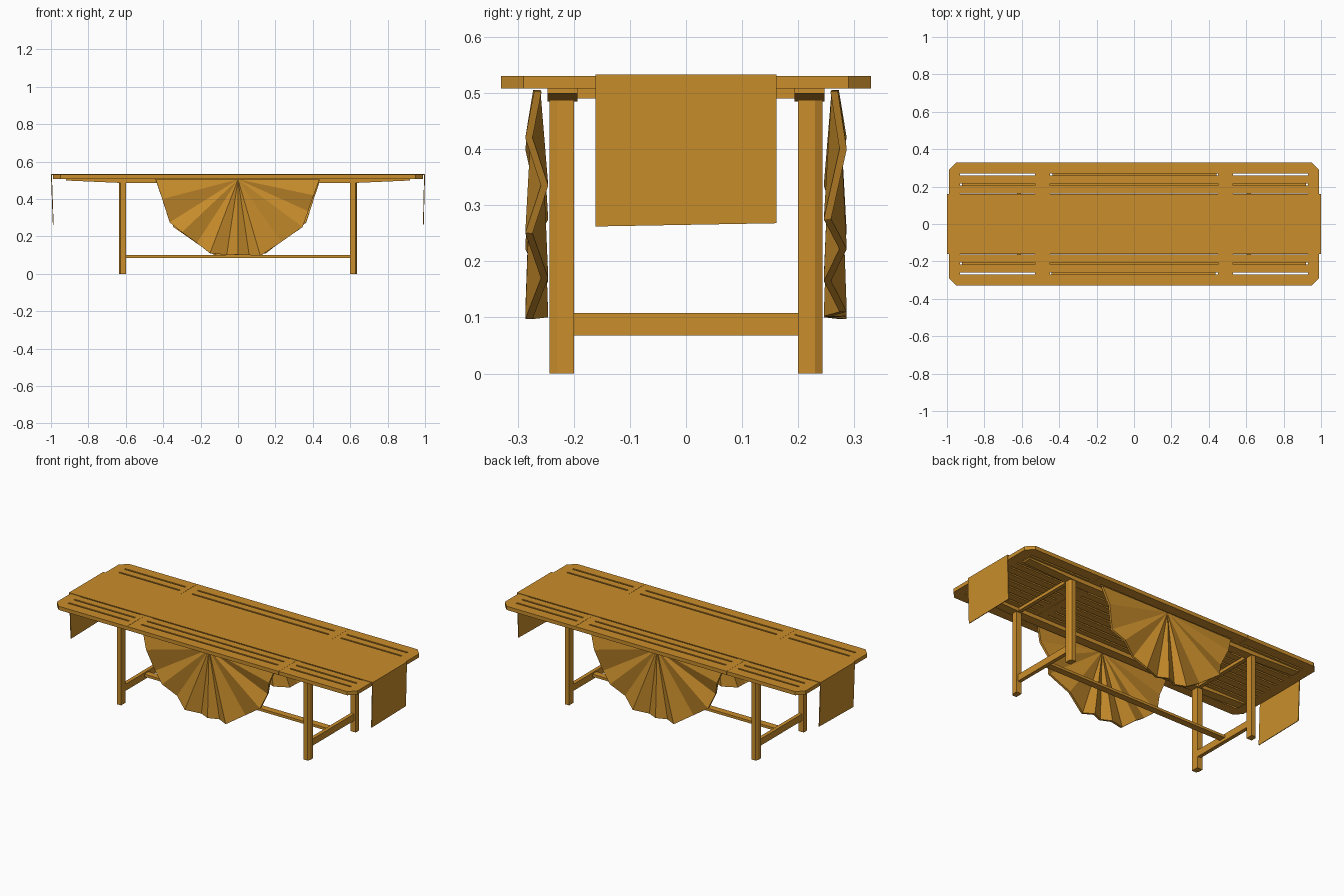
import bpy
import bmesh

cube = bpy.data.objects.get("Cube")
if cube:
    bpy.data.objects.remove(cube, do_unlink=True)

COLOR = (0.59, 0.27, 0.025, 1)
wood = bpy.data.materials.new("golden_wood")
wood.use_nodes = True
wood.diffuse_color = COLOR
wood.node_tree.nodes["Principled BSDF"].inputs["Base Color"].default_value = COLOR


def finish(name, bm):
    bmesh.ops.recalc_face_normals(bm, faces=bm.faces[:])
    mesh = bpy.data.meshes.new(name)
    bm.to_mesh(mesh)
    bm.free()
    mesh.materials.append(wood)
    obj = bpy.data.objects.new(name, mesh)
    bpy.context.scene.collection.objects.link(obj)
    return obj


def extrude(bm, vec):
    ret = bmesh.ops.extrude_face_region(bm, geom=bm.faces[:])
    verts = [g for g in ret["geom"] if isinstance(g, bmesh.types.BMVert)]
    bmesh.ops.translate(bm, verts=verts, vec=vec)


def prism(name, points, vec):
    bm = bmesh.new()
    bm.faces.new([bm.verts.new(p) for p in points])
    extrude(bm, vec)
    return finish(name, bm)


def box(name, x0, x1, y0, y1, z0, z1):
    return prism(name, [(x0, y0, z0), (x1, y0, z0), (x1, y1, z0), (x0, y1, z0)],
                 (0, 0, z1 - z0))


# Slotted top panels: a grid of cells with slots left open and corners clipped
PITCH, HALF_SLOT = 0.053, 0.005
slot_edges = [k * PITCH + s * HALF_SLOT for k in range(-5, 6) for s in (-1, 1)]
ys = [-0.33, -0.29] + slot_edges + [0.29, 0.33]


def top_panel(name, xs, slot):
    bm = bmesh.new()
    grid = {}

    def vert(i, j):
        if (i, j) not in grid:
            grid[i, j] = bm.verts.new((xs[i], ys[j], 0.508))
        return grid[i, j]

    for i in range(len(xs) - 1):
        for j in range(len(ys) - 1):
            in_slot = slot[0] - 0.001 < xs[i] < slot[1] - 0.001
            if in_slot and 2 <= j <= len(ys) - 3 and j % 2 == 0:
                continue
            corners = [(i, j), (i + 1, j), (i + 1, j + 1), (i, j + 1)]
            keep = [c for c in corners
                    if not (abs(xs[c[0]]) > 0.98 and abs(ys[c[1]]) > 0.32)]
            bm.faces.new([vert(*c) for c in keep])
    extrude(bm, (0, 0, 0.022))
    return finish(name, bm)


top_panel("top_middle", [-0.499, -0.45, 0.45, 0.499], (-0.45, 0.45))
top_panel("top_left", [0.5, 0.53, 0.93, 0.95, 0.99], (0.53, 0.93))
top_panel("top_right", [-0.99, -0.95, -0.93, -0.53, -0.5], (-0.93, -0.53))

# Legs with a chamfered outer corner
for sx, side in ((1, "left"), (-1, "right")):
    for sy, end in ((-1, "front"), (1, "back")):
        section = [(0.6, 0.2), (0.635, 0.2), (0.635, 0.23), (0.627, 0.243), (0.6, 0.243)]
        prism(f"{end}_{side}_leg", [(sx * x, sy * y, 0) for x, y in section],
              (0, 0, 0.49))

    # Cross members between each pair of legs
    x0, x1 = sorted((sx * 0.603, sx * 0.625))
    box(f"{side}_cross_stretcher", x0, x1, -0.2, 0.2, 0.068, 0.108)
    box(f"{side}_apron", x0, x1, -0.195, 0.195, 0.49, 0.508)

box("long_stretcher", -0.605, 0.605, -0.02, 0.02, 0.085, 0.1)

# Tapered rails beneath the top
rail = [(-0.92, 0.508), (-0.92, 0.499), (-0.6, 0.485),
        (0.6, 0.485), (0.92, 0.499), (0.92, 0.508)]
for sy, end in ((-1, "front"), (1, "back")):
    prism(f"{end}_rail", [(x, sy * 0.193, z) for x, z in rail], (0, sy * 0.054, 0))

# Cloth runner hanging over both ends, with a slightly uneven hem
cloth = [(-0.99, 0.265), (-1.0, 0.533), (1.0, 0.533), (0.993, 0.265),
         (0.989, 0.265), (0.995, 0.5295), (-0.995, 0.5295), (-0.986, 0.265)]
runner = prism("cloth_runner", [(x, -0.161, z) for x, z in cloth], (0, 0.322, 0))
for v in runner.data.vertices:
    if v.co.z < 0.3:
        v.co.z += 0.018 * v.co.y

# Pleated fans hanging along both long sides
rim = [(0.435, 0.503), (0.405, 0.42), (0.375, 0.335), (0.345, 0.25), (0.23, 0.17),
       (0.12, 0.097), (0.06, 0.1), (0, 0.102), (-0.06, 0.102), (-0.15, 0.11),
       (-0.22, 0.165), (-0.3, 0.222), (-0.365, 0.275), (-0.405, 0.4), (-0.44, 0.503)]
for s, end in ((-1, "front"), (1, "back")):
    bm = bmesh.new()
    hub = bm.verts.new((0, s * 0.266, 0.505))
    tips = []
    for i, (x, z) in enumerate(rim):
        depth = 0.28 if i % 2 else 0.252
        if i in (0, len(rim) - 1):
            depth = 0.264
        tips.append(bm.verts.new((-s * x, s * depth, z)))
    for a, b in zip(tips, tips[1:]):
        bm.faces.new((hub, a, b))
    fan = finish(f"{end}_fan", bm)
    mod = fan.modifiers.new("thickness", "SOLIDIFY")
    mod.thickness = 0.013
    mod.offset = 0
